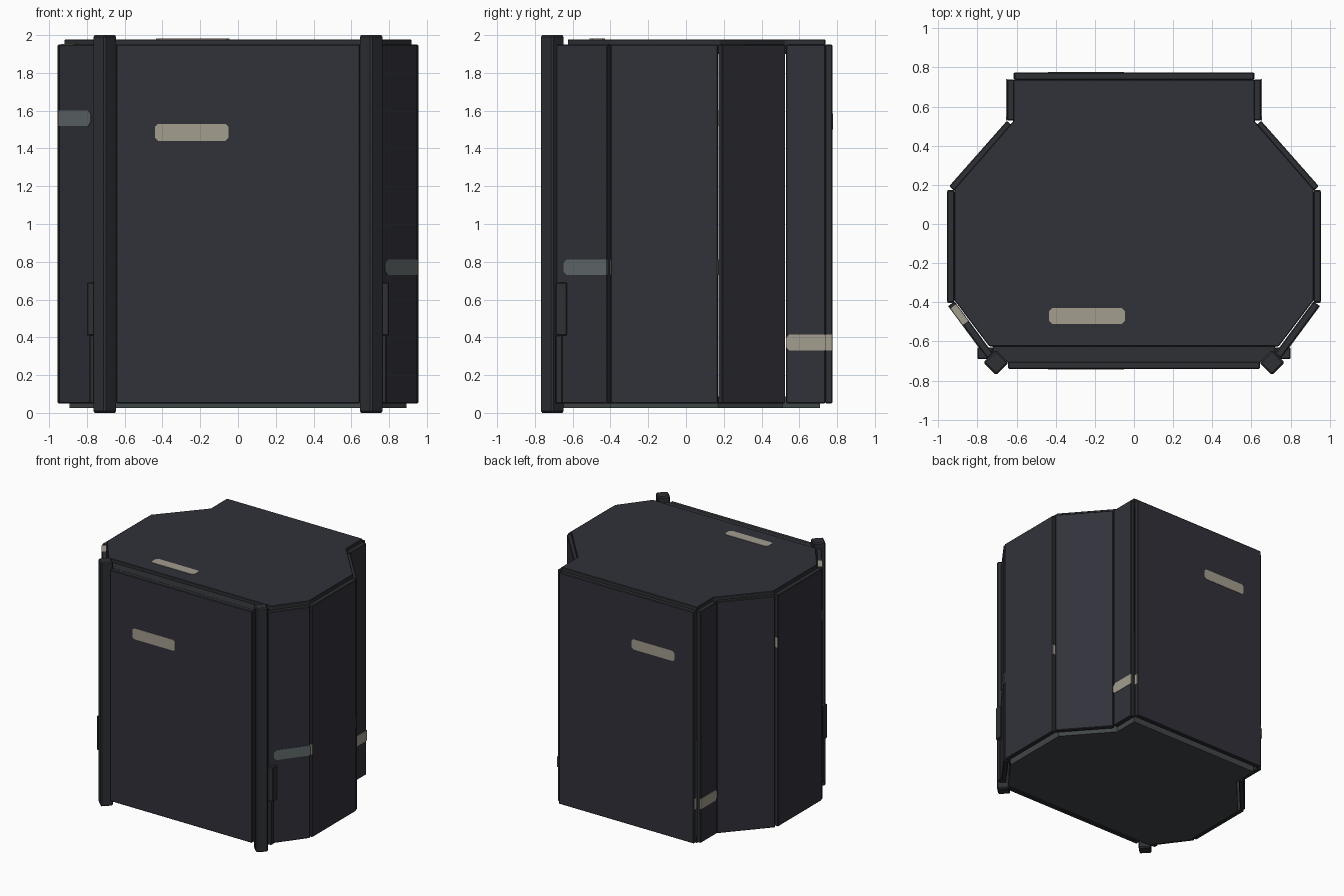
import bpy, bmesh, math
from mathutils import Vector

if "Cube" in bpy.data.objects:
    bpy.data.objects.remove(bpy.data.objects["Cube"])


def mat(name, rgb):
    m = bpy.data.materials.new(name)
    lin = [((c / 255 + 0.055) / 1.055) ** 2.4 for c in rgb]
    m.diffuse_color = (*lin, 1)
    m.use_nodes = True
    m.node_tree.nodes["Principled BSDF"].inputs["Base Color"].default_value = m.diffuse_color
    return m


PANEL = mat("dark_slate_panel", (49, 49, 58))
FRAME = mat("graphite_frame", (46, 48, 52))
FLOOR = mat("grey_green_floor", (64, 70, 71))
CREAM = mat("cream_marking", (164, 157, 143))
GREY = mat("grey_marking", (98, 106, 109))


def extrude(name, pts, vec, mats, bevel=0.0, face_dir=None):
    """Extrude a 3D polygon along vec; faces not along face_dir get the second material."""
    bm = bmesh.new()
    vec = Vector(vec)
    lo = [bm.verts.new(Vector(p)) for p in pts]
    hi = [bm.verts.new(Vector(p) + vec) for p in pts]
    bm.faces.new(lo)
    bm.faces.new(hi)
    n = len(pts)
    for i in range(n):
        j = (i + 1) % n
        bm.faces.new((lo[i], lo[j], hi[j], hi[i]))
    bmesh.ops.recalc_face_normals(bm, faces=bm.faces)
    if bevel:
        bmesh.ops.bevel(bm, geom=bm.edges[:], offset=bevel, segments=1, affect='EDGES')
    if face_dir:
        d = Vector(face_dir)
        for f in bm.faces:
            f.normal_update()
            f.material_index = 0 if abs(f.normal.dot(d)) > 0.9 else 1
    me = bpy.data.meshes.new(name)
    bm.to_mesh(me)
    bm.free()
    for m in mats:
        me.materials.append(m)
    ob = bpy.data.objects.new(name, me)
    bpy.context.collection.objects.link(ob)
    return ob


def box(name, x0, x1, y0, y1, z0, z1, m, bevel=0.0):
    pts = [(x0, y0, z0), (x1, y0, z0), (x1, y1, z0), (x0, y1, z0)]
    return extrude(name, pts, (0, 0, z1 - z0), [m], bevel)


def wall(name, a, b, t=0.038, z0=0.05, z1=1.95):
    """Wall panel with outer edge a-b, thickened toward the centre."""
    a, b = Vector((*a, 0)), Vector((*b, 0))
    d = (b - a).normalized()
    n = Vector((-d.y, d.x, 0))
    if n.dot(a + b) > 0:
        n = -n
    pts = [p + Vector((0, 0, z0)) for p in (a, b, b + n * t, a + n * t)]
    return extrude(name, pts, (0, 0, z1 - z0), [PANEL, FRAME], 0.005, tuple(n))


def marking(name, o, u, v, w, h, m, left=True, right=True, c=0.016):
    """Thin plate with chamfered ends, centred on the surface at o."""
    o, u, v = Vector(o), Vector(u).normalized(), Vector(v).normalized()
    n = u.cross(v)
    cl, cr = (c if left else 0), (c if right else 0)
    pts = [(cl, 0), (w - cr, 0)]
    pts += [(w, cr), (w, h - cr)] if cr else []
    pts += [(w - cr, h), (cl, h)]
    pts += [(0, h - cl), (0, cl)] if cl else []
    return extrude(name, [o + u * x + v * y - n * 0.003 for x, y in pts], n * 0.006, [m])


# Front and back walls
wall("front_panel", (-0.645, -0.74), (0.645, -0.74))
wall("back_panel", (-0.613, 0.775), (0.613, 0.775))
box("front_header", -0.72, 0.72, -0.705, -0.61, 1.88, 1.95, FRAME)

# Mirrored walls, corner posts and side latches
for s, side in ((-1, "left"), (1, "right")):
    wall(side + "_front_corner_panel", (s * 0.948, -0.418), (s * 0.75, -0.686))
    wall(side + "_side_panel", (s * 0.955, -0.40), (s * 0.955, 0.17))
    wall(side + "_back_corner_panel", (s * 0.945, 0.193), (s * 0.65, 0.527))
    wall(side + "_back_short_panel", (s * 0.65, 0.53), (s * 0.65, 0.738))
    cx, cy, r = s * 0.705, -0.708, 0.066
    extrude(side + "_post", [(cx - r, cy, 0), (cx, cy - r, 0), (cx + r, cy, 0), (cx, cy + r, 0)],
            (0, 0, 2), [FRAME], 0.009)
    xs = sorted((s * 0.72, s * 0.80))
    box(side + "_latch", *xs, -0.69, -0.63, 0.41, 0.69, FRAME, 0.005)
    xs = sorted((s * 0.72, s * 0.785))
    box(side + "_latch_rail", *xs, -0.69, -0.655, 0.05, 0.41, FRAME, 0.004)

# Roof and floor slabs share one mirrored outline
half = [(0.74, -0.625), (0.918, -0.39), (0.918, 0.18), (0.617, 0.525), (0.617, 0.738)]
outline = half + [(-x, y) for x, y in reversed(half)]
extrude("roof", [(x, y, 1.90) for x, y in outline], (0, 0, 0.078), [PANEL, FRAME], 0.004, (0, 0, 1))
half = [(0.70, -0.66), (0.893, -0.40), (0.893, 0.17), (0.595, 0.51), (0.595, 0.71)]
outline = half + [(-x, y) for x, y in reversed(half)]
extrude("floor", [(x, y, 0.027) for x, y in outline], (0, 0, 0.06), [FLOOR])

# Cream markings on front, roof, back and back sides
X, Y, Z = (1, 0, 0), (0, 1, 0), (0, 0, 1)
marking("front_marking", (-0.44, -0.74, 1.44), X, Z, 0.39, 0.09, CREAM)
marking("roof_marking", (-0.435, -0.51, 1.978), X, Y, 0.39, 0.08, CREAM)
marking("back_marking", (-0.05, 0.775, 1.50), (-1, 0, 0), Z, 0.39, 0.085, CREAM)
for s, side in ((-1, "left"), (1, "right")):
    marking(side + "_back_marking", (s * 0.65, 0.53, 0.33), Y, Z, 0.21, 0.085, CREAM, True, False)
    marking(side + "_back_edge_marking", (s * 0.613, 0.742, 0.33), Y, Z, 0.03, 0.085, CREAM, False, False)

    # Grey marking on the front corner, cream on the side panel's edges
    z = 0.73 if s > 0 else 1.52
    d = Vector((-s * 0.198, -0.268, 0))
    marking(side + "_corner_marking", (s * 0.948, -0.418, z), d, Z, 0.285, 0.082, GREY, False, True, 0.02)
    for y in (-0.40, 0.17):
        x0, x1 = sorted((s * 0.92, s * 0.953))
        box(side + "_edge_marking", x0, x1, y - 0.003, y + 0.003, z, z + 0.082, CREAM)

# Cream marking on the top edge of the left front corner panel
marking("corner_top_marking", (-0.938, -0.432, 1.95), (0.198, -0.268, 0), (0.268, 0.198, 0),
        0.105, 0.036, CREAM, False, False)
